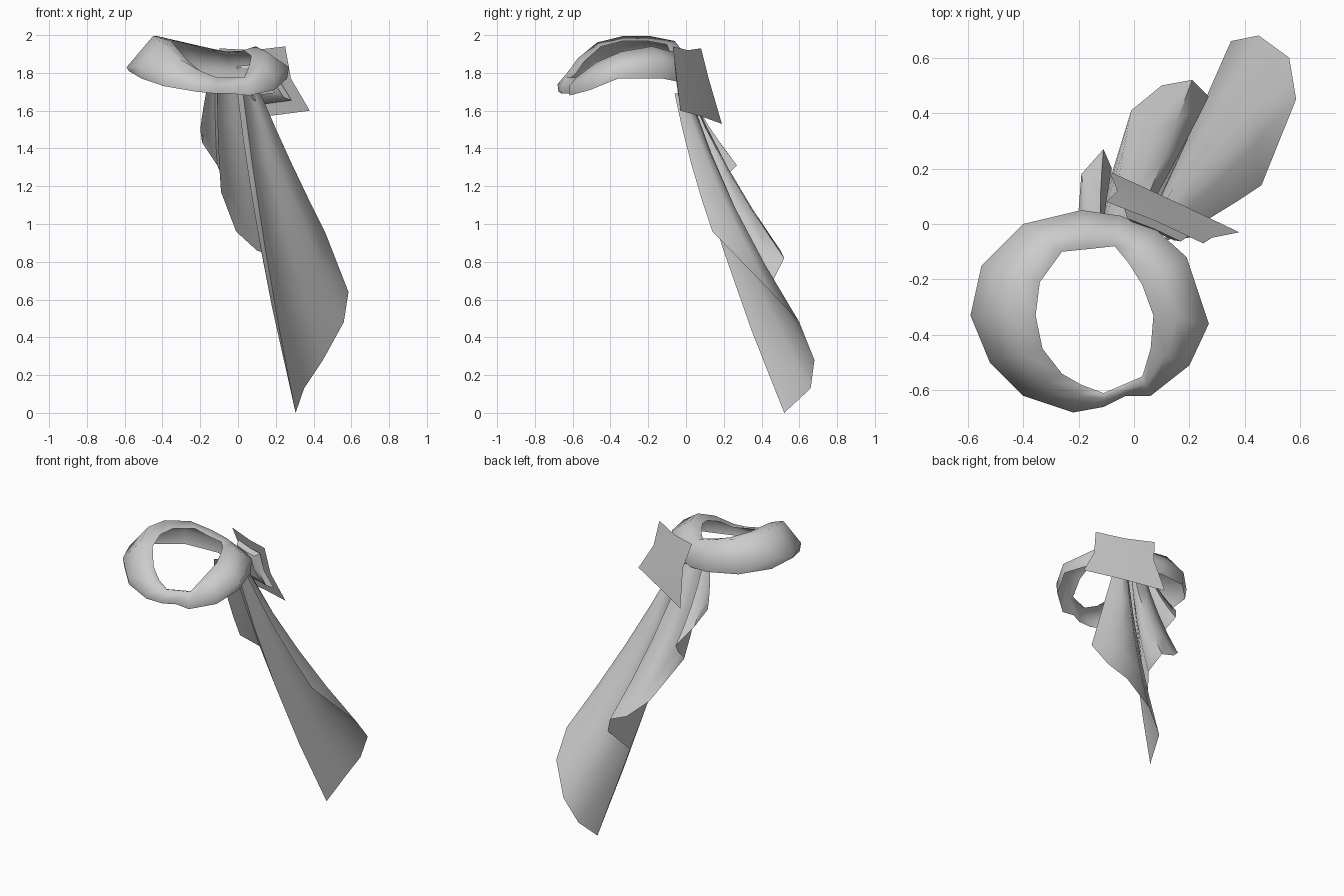
import bpy, math
from mathutils import Vector as V


def grid_object(name, rows, closed=False, angle=40):
    """Skin equal-length rows of points into one sheet."""
    n = len(rows[0])
    verts = [p for row in rows for p in row]
    faces = []
    for i in range(len(rows) if closed else len(rows) - 1):
        a, b = i * n, ((i + 1) % len(rows)) * n
        faces += [(a + j, b + j, b + j + 1, a + j + 1) for j in range(n - 1)]
    mesh = bpy.data.meshes.new(name)
    mesh.from_pydata(verts, [], faces)
    mesh.update()
    obj = bpy.data.objects.new(name, mesh)
    bpy.context.collection.objects.link(obj)
    bpy.ops.object.select_all(action='DESELECT')
    obj.select_set(True)
    bpy.context.view_layer.objects.active = obj
    bpy.ops.object.shade_smooth_by_angle(angle=math.radians(angle))
    return obj


# Neck band: outer bulge point, inner rim point, height of the lower edge
band = [
    (-.59, -.33, 1.83, -.355, -.33, 1.97, 1.81),
    (-.52, -.50, 1.83, -.33, -.45, 1.94, 1.77),
    (-.40, -.62, 1.78, -.26, -.54, 1.86, 1.73),
    (-.22, -.68, 1.74, -.19, -.58, 1.80, 1.70),
    (-.11, -.66, 1.72, -.11, -.61, 1.77, 1.69),
    (-.03, -.62, 1.73, -.04, -.58, 1.77, 1.69),
    (.06, -.62, 1.73, .03, -.55, 1.77, 1.68),
    (.20, -.51, 1.78, .06, -.45, 1.84, 1.71),
    (.27, -.36, 1.83, .07, -.33, 1.89, 1.77),
    (.19, -.12, 1.87, .03, -.22, 1.92, 1.77),
    (.08, -.02, 1.84, -.02, -.14, 1.90, 1.75),
    (-.05, .03, 1.82, -.07, -.08, 1.90, 1.74),
    (-.19, .05, 1.83, -.16, -.09, 1.92, 1.75),
    (-.40, .00, 1.86, -.26, -.10, 1.95, 1.77),
    (-.55, -.15, 1.86, -.34, -.21, 1.97, 1.79),
]
rows = []
for ox, oy, oz, ix, iy, iz, low in band:
    outer, inner = V((ox, oy, oz)), V((ix, iy, iz))
    width = (inner - outer).xy.length
    edge = outer.lerp(inner, .05)
    edge.z = low
    crest = outer.lerp(inner, .6)
    crest.z = iz + .11 * width
    rows.append([edge, outer, crest, inner])
grid_object("neck_band", rows, closed=True, angle=85)

# Pleated tails: each rail runs from the gather under the knot to the hem
rails = [
    (-.16, -.03, 1.74, -.20, .05, 1.50),
    (-.14, -.01, 1.74, -.19, .18, 1.43),
    (-.12, .00, 1.74, -.11, .27, 1.31),
    (-.11, -.02, 1.74, -.08, .20, 1.24),
    (-.11, -.04, 1.74, -.09, .15, 1.17),
    (-.08, .00, 1.74, -.01, .41, .96),
    (-.04, .01, 1.74, .10, .50, .86),
    (.01, .00, 1.74, .21, .52, .82),
    (.01, -.02, 1.74, .27, .46, .70),
    (-.01, -.04, 1.74, .18, .35, .56),
    (.02, -.05, 1.74, .305, .52, .00),
    (.04, -.02, 1.74, .35, .66, .13),
    (.06, .00, 1.74, .45, .68, .28),
    (.08, -.01, 1.72, .56, .60, .48),
    (.10, -.02, 1.70, .585, .45, .64),
    (.12, -.06, 1.69, .46, .14, .96),
]
rows = []
for r in rails:
    top, hem = V(r[:3]), V(r[3:])
    length = (hem - top).length
    sag = V((-.01 * length, -.07 * (hem.y - top.y), 0))
    rows.append([top.lerp(hem, t) + sag * 4 * t * (1 - t)
                 for t in (0, .25, .5, .75, 1)])
grid_object("pleated_tails", rows, angle=65)

# Knot: flared back panel with pinched edges
panel = [
    [V((-.10, .08, 1.93)), V((.08, .01, 1.92)), V((.25, -.07, 1.94))],
    [V((-.06, .12, 1.77)), V((.11, .05, 1.76)), V((.28, -.05, 1.77))],
    [V((-.09, .19, 1.53)), V((.15, .08, 1.57)), V((.38, -.03, 1.60))],
]
grid_object("knot_panel", panel)

# Knot core: sleeve tapering forward from the panel to the band
centre = panel[1][1]
rim = [panel[i][j] for i, j in
       ((0, 0), (0, 1), (0, 2), (1, 2), (2, 2), (2, 1), (2, 0), (1, 0))]
forward = V((-.37, -.93, 0))
rows = [[centre + (p - centre) * s + forward * d for s, d in
         ((.66, .015), (.55, .05), (.40, .065))] for p in rim]
grid_object("knot_core", rows, closed=True)
